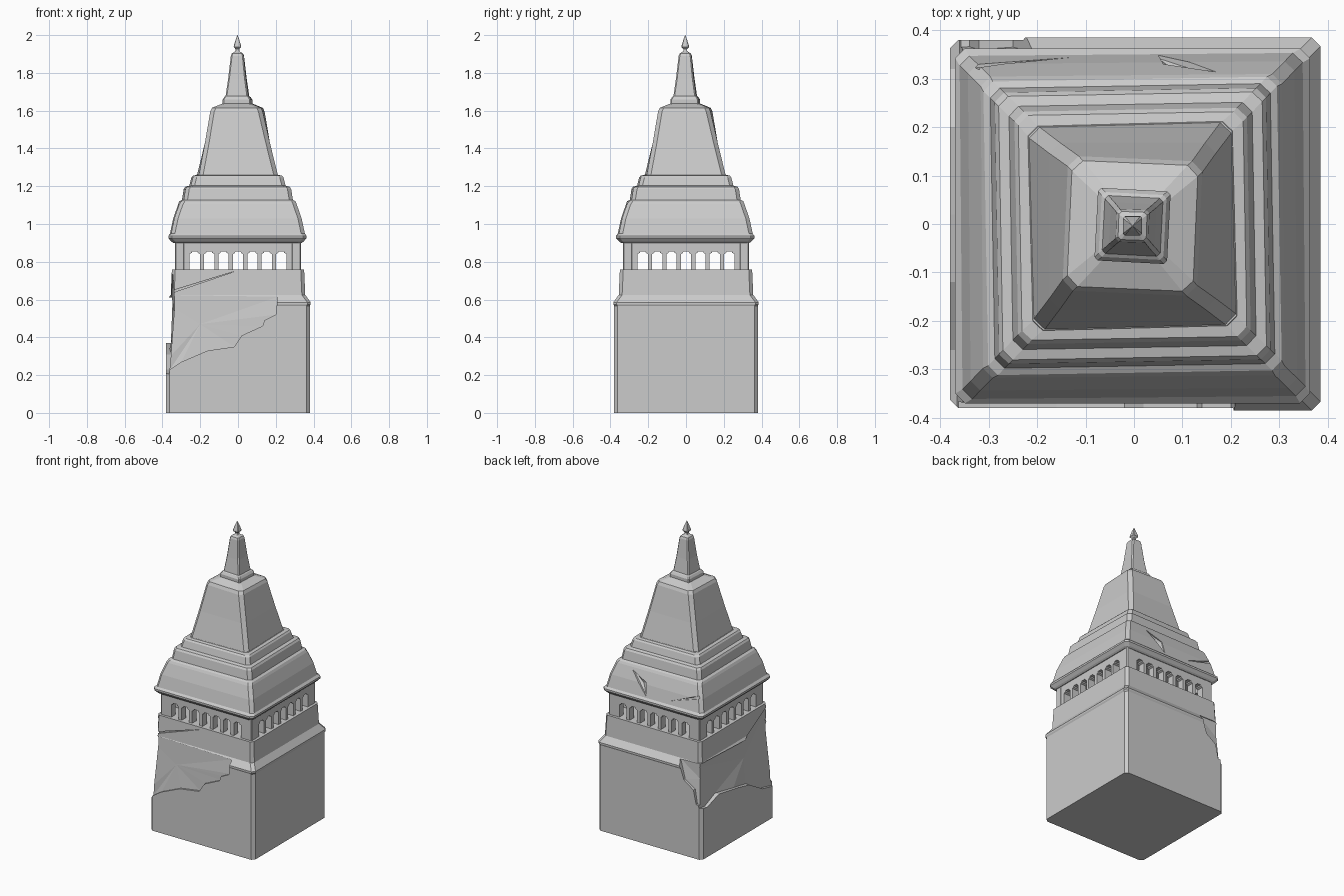
import bpy
import bmesh
from math import cos, sin, radians
from mathutils import Matrix, Vector

default_cube = bpy.data.objects.get("Cube")
if default_cube:
    bpy.data.objects.remove(default_cube, do_unlink=True)

stone = bpy.data.materials.new("weathered grey stone")
stone.use_nodes = True
stone.diffuse_color = (0.6, 0.6, 0.6, 1)
shader = stone.node_tree.nodes["Principled BSDF"]
shader.inputs["Base Color"].default_value = stone.diffuse_color
shader.inputs["Roughness"].default_value = 0.9


def finish(name, bm):
    """Turn a bmesh into a flat-shaded stone object."""
    bm.normal_update()
    bmesh.ops.recalc_face_normals(bm, faces=bm.faces)
    mesh = bpy.data.meshes.new(name)
    bm.to_mesh(mesh)
    bm.free()
    mesh.materials.append(stone)
    obj = bpy.data.objects.new(name, mesh)
    bpy.context.collection.objects.link(obj)
    return obj


def square_ring(bm, half, z, chamfer, twist=0, centre=(0, 0)):
    """Square with cut corners, slightly turned about its centre."""
    inner = half - chamfer
    corners = [(half, -inner), (half, inner), (inner, half), (-inner, half),
               (-half, inner), (-half, -inner), (-inner, -half), (inner, -half)]
    c, s = cos(radians(twist)), sin(radians(twist))
    return [bm.verts.new((centre[0] + x * c - y * s, centre[1] + x * s + y * c, z))
            for x, y in corners]


def stack(name, profile, chamfer=0.018, centre=(0, 0)):
    """Loft square rings; the profile lists half width, height and twist."""
    bm = bmesh.new()
    rings = [square_ring(bm, half, z, min(chamfer, half * 0.2), twist, centre)
             for half, z, twist in profile]
    for low, high in zip(rings, rings[1:]):
        for i in range(len(low)):
            j = (i + 1) % len(low)
            bm.faces.new((low[i], low[j], high[j], high[i]))
    bm.faces.new(rings[0][::-1])
    bm.faces.new(rings[-1])
    return finish(name, bm)


def gouge(target, side, outline, centre):
    """Break stone off one side: points are along, height, distance from axis."""
    bm = bmesh.new()
    outer = [bm.verts.new((u, -0.6, z)) for u, z, d in outline]
    inner = [bm.verts.new((u, -d, z)) for u, z, d in outline]
    hub = bm.verts.new((centre[0], -centre[2], centre[1]))
    bm.faces.new(outer)
    for i in range(len(outer)):
        j = (i + 1) % len(outer)
        bm.faces.new((outer[i], outer[j], inner[j], inner[i]))
        bm.faces.new((inner[i], inner[j], hub))
    bm.transform(Matrix.Rotation(radians(side), 4, "Z"))
    cutter = finish("break_cutter", bm)
    cutter.hide_render = True
    cut = target.modifiers.new("break", "BOOLEAN")
    cut.operation = "DIFFERENCE"
    cut.solver = "EXACT"
    cut.object = cutter
    bpy.context.view_layer.update()
    graph = bpy.context.evaluated_depsgraph_get()
    result = bpy.data.meshes.new_from_object(target.evaluated_get(graph))
    target.modifiers.clear()
    target.data = result
    bpy.data.objects.remove(cutter, do_unlink=True)


FRONT, RIGHT, BACK, LEFT = 0, 90, 180, -90

# Heavy base with a sloping shelf and upper band
base = stack("base_block", [
    (0.38, 0, 0), (0.38, 0.565, 0), (0.385, 0.575, 0), (0.385, 0.585, 0),
    (0.356, 0.625, 0), (0.35, 0.76, 0)])

# Broken front, left and back left corner of the base
gouge(base, FRONT, [
    (-0.45, 0.2, 0.375), (-0.36, 0.23, 0.366), (-0.3, 0.27, 0.37), (-0.16, 0.33, 0.368),
    (-0.02, 0.35, 0.366), (0.02, 0.41, 0.366), (0.13, 0.46, 0.367), (0.14, 0.49, 0.367),
    (0.2, 0.52, 0.368), (0.21, 0.615, 0.357), (-0.45, 0.625, 0.35)],
    (-0.2, 0.47, 0.358))
gouge(base, LEFT, [
    (-0.45, 0.35, 0.36), (-0.32, 0.33, 0.36), (-0.2, 0.37, 0.352), (-0.02, 0.34, 0.362),
    (0.12, 0.31, 0.352), (0.26, 0.23, 0.362), (0.45, 0.19, 0.368), (0.45, 0.62, 0.337),
    (0.35, 0.74, 0.345), (0.1, 0.61, 0.35), (-0.45, 0.625, 0.35)],
    (0.13, 0.47, 0.33))
gouge(base, BACK, [
    (0.45, 0.34, 0.36), (0.34, 0.36, 0.366), (0.32, 0.45, 0.36), (0.25, 0.5, 0.365),
    (0.21, 0.62, 0.355), (0.45, 0.625, 0.35)], (0.35, 0.52, 0.35))

# Long crack across the front band
gouge(base, FRONT, [
    (-0.4, 0.618, 0.34), (0, 0.755, 0.342), (-0.4, 0.632, 0.34)],
    (-0.2, 0.69, 0.34))

# Arcaded belfry walls, each a comb of open windows
WALL, THICK, FLOOR, CEILING = 0.332, 0.045, 0.757, 0.912
WINDOWS, PITCH = 7, 0.0762
ARCH = [(-0.027, 0), (-0.027, 0.084), (-0.016, 0.09), (-0.014, 0.098),
        (0.014, 0.098), (0.016, 0.09), (0.027, 0.084), (0.027, 0)]
comb = [(-0.31, FLOOR)]
for k in range(WINDOWS):
    middle = (k - (WINDOWS - 1) / 2) * PITCH
    comb += [(middle + x, FLOOR + z) for x, z in ARCH]
comb += [(0.31, FLOOR), (0.31, CEILING), (-0.31, CEILING)]
for label, side in (("front", FRONT), ("left", RIGHT), ("back", BACK), ("right", LEFT)):
    bm = bmesh.new()
    panel = bm.faces.new([bm.verts.new((x, -WALL, z)) for x, z in comb])
    grown = bmesh.ops.extrude_face_region(bm, geom=[panel])["geom"]
    moved = [v for v in grown if isinstance(v, bmesh.types.BMVert)]
    bmesh.ops.translate(bm, verts=moved, vec=Vector((0, THICK, 0)))
    bm.normal_update()
    bmesh.ops.triangulate(bm, faces=bm.faces)
    bm.transform(Matrix.Rotation(radians(side), 4, "Z"))
    finish(label + "_arcade", bm)

# Belfry corner piers
PIER = 0.025
for sx in (-1, 1):
    for sy in (-1, 1):
        stack("corner_pier", [(PIER, FLOOR, 0), (PIER, CEILING, 0)], 0.009,
              (sx * (WALL - PIER + 0.001), sy * (WALL - PIER + 0.001)))

# Eave and stepped lower roof
CENTRE = (-0.003, -0.004)
roof = stack("stepped_roof", [
    (0.34, 0.9, 0), (0.35, 0.907, 0), (0.366, 0.925, 0), (0.366, 0.937, 0),
    (0.354, 0.95, 0.5), (0.337, 1.03, 0.5), (0.311, 1.105, 0.5), (0.303, 1.12, 1),
    (0.289, 1.128, 1), (0.28, 1.185, 1), (0.272, 1.197, 1), (0.251, 1.203, 1),
    (0.24, 1.246, 1), (0.232, 1.256, 1), (0.211, 1.26, 1.5), (0.21, 1.262, 1.5)],
    0.02, CENTRE)

# Chipped places on the back of the roof
gouge(roof, BACK, [
    (-0.05, 0.96, 0.342), (-0.17, 1.09, 0.303), (-0.06, 1.04, 0.325)],
    (-0.09, 1.025, 0.312))
gouge(roof, BACK, [
    (0.13, 0.975, 0.342), (0.33, 1.035, 0.322), (0.33, 1.055, 0.318)],
    (0.27, 1.025, 0.322))

# Tall tapering roof, twisting slightly as it rises
stack("tapered_roof", [
    (0.21, 1.255, 1.5), (0.172, 1.43, 0), (0.139, 1.595, -2.5), (0.13, 1.615, -2.5),
    (0.075, 1.638, -3)], 0.022, CENTRE)

# Spire on its plinth
stack("spire", [
    (0.075, 1.63, -3), (0.075, 1.658, -3), (0.067, 1.672, -3), (0.06, 1.677, -3),
    (0.047, 1.77, -3), (0.034, 1.89, -2), (0.029, 1.903, -2), (0.014, 1.912, -2)],
    0.007, CENTRE)

# Pointed finial
stack("finial", [
    (0.018, 1.905, 0), (0.01, 1.918, 0), (0.01, 1.926, 0), (0.02, 1.937, 0),
    (0.019, 1.945, 0), (0.01, 1.975, 0), (0.001, 2, 0)],
    0.004, CENTRE)
